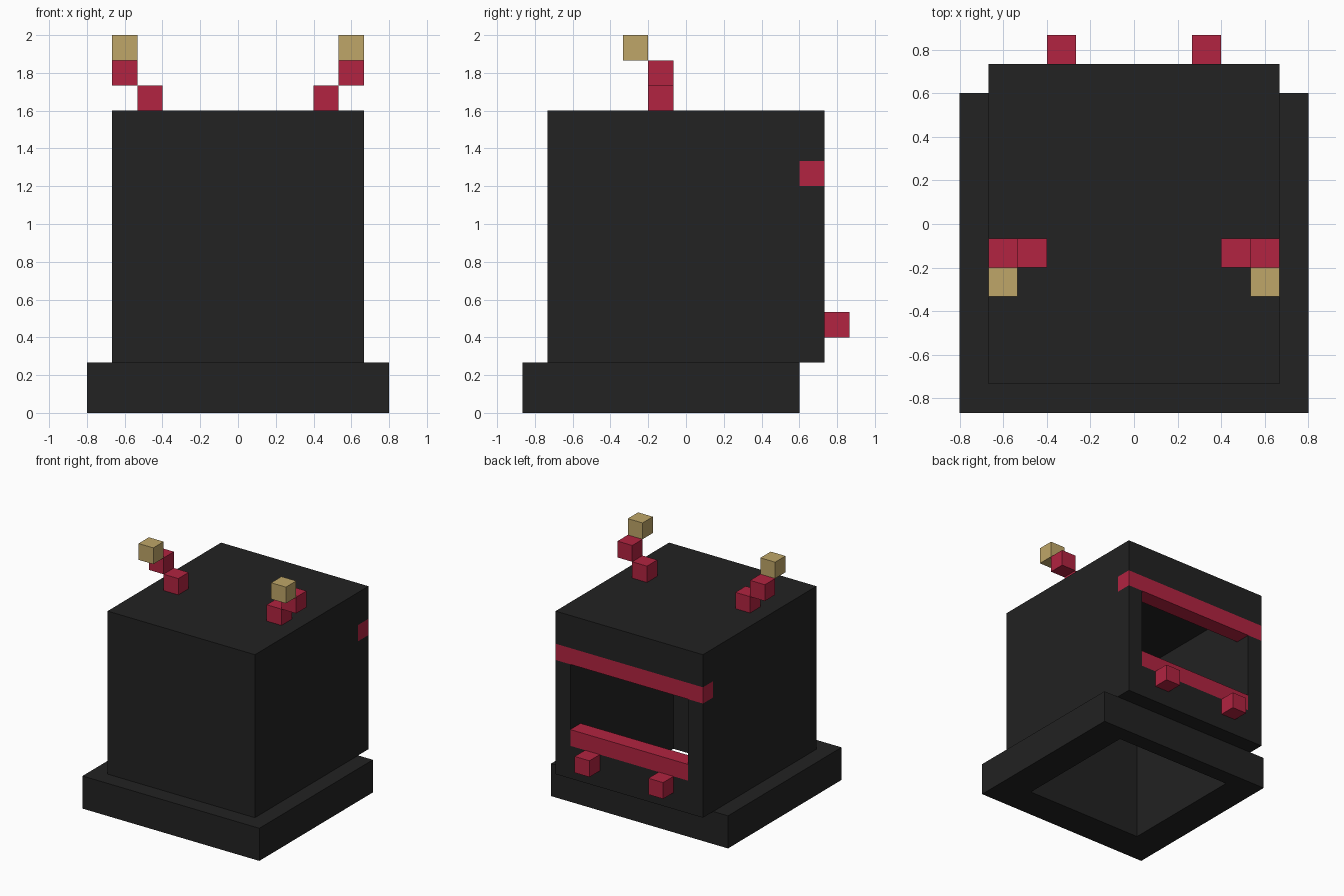
import bpy
import bmesh
from mathutils import Vector

U = 2 / 15  # edge of one block

old = bpy.data.objects.get("Cube")
if old:
    bpy.data.objects.remove(old, do_unlink=True)


def material(name, rgb):
    mat = bpy.data.materials.new(name)
    mat.use_nodes = True
    mat.diffuse_color = (*rgb, 1)
    for node in mat.node_tree.nodes:
        if node.type == "BSDF_PRINCIPLED":
            node.inputs["Base Color"].default_value = (*rgb, 1)
    return mat


BLACK = material("charcoal black", (0.016, 0.016, 0.016))
RED = material("crimson red", (0.445, 0.017, 0.052))
GOLD = material("pale gold", (0.521, 0.381, 0.138))


def box(name, low, high, mat=None):
    """Flat-sided box between two corners, measured in blocks."""
    low, high = Vector(low) * U, Vector(high) * U
    size, centre = high - low, (low + high) / 2
    bm = bmesh.new()
    bmesh.ops.create_cube(bm, size=1)
    for v in bm.verts:
        v.co = Vector(a * b for a, b in zip(v.co, size))
    mesh = bpy.data.meshes.new(name)
    bm.to_mesh(mesh)
    bm.free()
    obj = bpy.data.objects.new(name, mesh)
    obj.location = centre
    bpy.context.collection.objects.link(obj)
    if mat:
        mesh.materials.append(mat)
    return obj


def carve(obj, *cuts):
    """Subtract boxes from an object and keep the result as its mesh."""
    cutters = [box("cutter", low, high) for low, high in cuts]
    for cutter in cutters:
        cutter.hide_render = True
        mod = obj.modifiers.new("carve", "BOOLEAN")
        mod.operation, mod.solver, mod.object = "DIFFERENCE", "EXACT", cutter
    bpy.context.view_layer.update()
    graph = bpy.context.evaluated_depsgraph_get()
    mesh = bpy.data.meshes.new_from_object(obj.evaluated_get(graph))
    obj.modifiers.clear()
    obj.data = mesh
    mesh.materials.clear()
    mesh.materials.append(BLACK)
    for poly in mesh.polygons:
        poly.material_index = 0
    for cutter in cutters:
        bpy.data.objects.remove(cutter, do_unlink=True)


# Wide base with a hole straight through it
base = box("base", (-6, -6.5, 0), (6, 4.5, 2), BLACK)
carve(base, ((-4, -4.5, -1), (4, 3.5, 3)))

# Hollow body, open below, with a rear opening and a slot for the band
body = box("body", (-5, -5.5, 2), (5, 5.5, 12), BLACK)
carve(body,
      ((-4, -4.5, 1), (4, 4.5, 11)),
      ((-4, 4, 4), (4, 7, 9)),
      ((-6, 4.5, 9), (6, 7, 10)))

# Red trim around the rear opening
box("upper_band", (-5, 4.5, 9), (5, 5.5, 10), RED)
box("lower_bar", (-4, 4.5, 4), (4, 5.5, 5), RED)

# Paired blocks on both sides
for side, sign in (("left", 1), ("right", -1)):
    def block(name, x, y, z, mat):
        x0 = x if sign > 0 else -x - 1
        box(f"{side}_{name}", (x0, y, z), (x0 + 1, y + 1, z + 1), mat)

    block("rear_peg", 2, 5.5, 3, RED)
    block("antenna_root", 3, -1.5, 12, RED)
    block("antenna_stem", 4, -1.5, 13, RED)
    block("antenna_tip", 4, -2.5, 14, GOLD)
